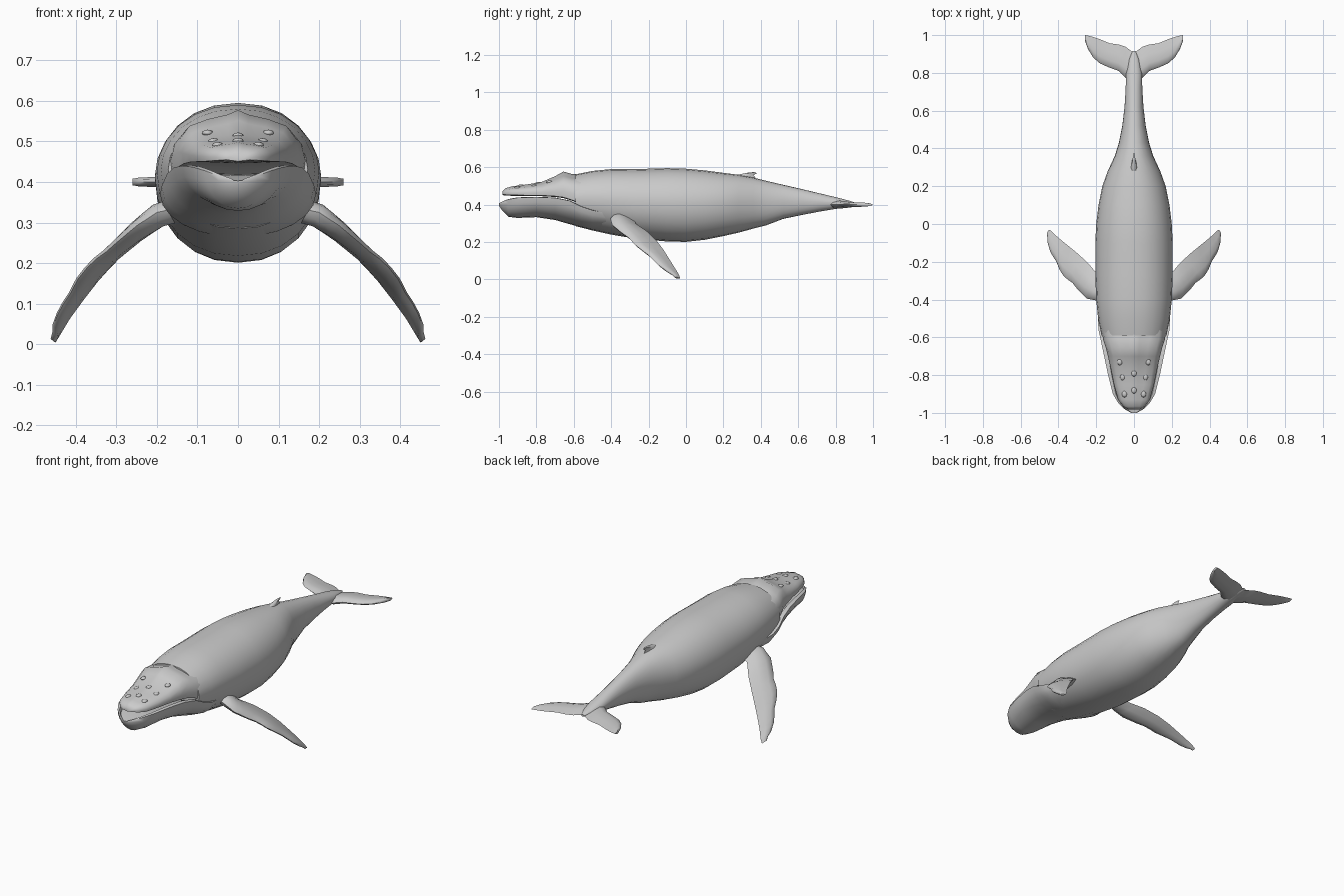
import bpy, bmesh, math
from mathutils import Vector, Matrix

skin = bpy.data.materials.new("whale grey")
skin.diffuse_color = (0.6, 0.6, 0.6, 1)


def finish(name, bm, angle=50):
    bmesh.ops.remove_doubles(bm, verts=bm.verts, dist=1e-5)
    bmesh.ops.recalc_face_normals(bm, faces=bm.faces)
    me = bpy.data.meshes.new(name)
    bm.to_mesh(me)
    bm.free()
    ob = bpy.data.objects.new(name, me)
    bpy.context.collection.objects.link(ob)
    me.materials.append(skin)
    bpy.ops.object.select_all(action='DESELECT')
    ob.select_set(True)
    bpy.context.view_layer.objects.active = ob
    bpy.ops.object.shade_smooth_by_angle(angle=math.radians(angle))
    return ob


def loft(name, rings, angle=50):
    """Skin a list of closed rings and cap both ends."""
    bm = bmesh.new()
    vs = [[bm.verts.new(p) for p in r] for r in rings]
    n = len(rings[0])
    for a, b in zip(vs, vs[1:]):
        for i in range(n):
            j = (i + 1) % n
            bm.faces.new((a[i], a[j], b[j], b[i]))
    bm.faces.new(vs[0])
    bm.faces.new(vs[-1][::-1])
    return finish(name, bm, angle)


def power(v, p):
    return math.copysign(abs(v) ** p, v)


# Body: y, half width, top, bottom
def body_ring(y, w, top, bot, n=24):
    mid = bot + 0.53 * (top - bot)
    ring = []
    for i in range(n):
        t = 2 * math.pi * i / n
        s, c = math.sin(t), math.cos(t)
        h = top - mid if s > 0 else mid - bot
        ring.append((w * power(c, 0.92), y, mid + h * power(s, 1.05 if s > 0 else 0.95)))
    return ring


body = [(-0.59, 0.172, 0.562, 0.285), (-0.5, 0.19, 0.58, 0.262), (-0.4, 0.2, 0.59, 0.24),
        (-0.27, 0.205, 0.59, 0.218), (-0.1, 0.205, 0.595, 0.203), (0.0, 0.2, 0.592, 0.201),
        (0.1, 0.188, 0.583, 0.212), (0.2, 0.168, 0.57, 0.232), (0.28, 0.139, 0.56, 0.25),
        (0.36, 0.102, 0.545, 0.272), (0.43, 0.08, 0.527, 0.29), (0.52, 0.062, 0.506, 0.324),
        (0.62, 0.05, 0.483, 0.345), (0.72, 0.044, 0.459, 0.364), (0.8, 0.042, 0.44, 0.377),
        (0.87, 0.028, 0.422, 0.388), (0.915, 0.008, 0.407, 0.396)]
loft("body", [body_ring(*s) for s in body])


# Upper jaw: y, half width, lip height, top; low rostrum with a centre ridge
def upper_ring(y, w, lip, top):
    h = top - lip
    side = [(0.97, 0.0), (1.0, 0.25), (0.95, 0.5), (0.8, 0.72), (0.5, 0.84), (0.18, 0.92)]
    ring = [(w * a, y, lip + h * b) for a, b in side] + [(0, y, top)]
    ring += [(-w * a, y, lip + h * b) for a, b in reversed(side)]
    return ring + [(0, y, lip - 0.004)]


upper = [(-0.982, 0.03, 0.455, 0.47), (-0.965, 0.058, 0.453, 0.488), (-0.93, 0.084, 0.451, 0.498),
         (-0.85, 0.106, 0.45, 0.508), (-0.77, 0.122, 0.449, 0.522), (-0.7, 0.138, 0.445, 0.552),
         (-0.655, 0.149, 0.439, 0.577), (-0.61, 0.164, 0.425, 0.564), (-0.52, 0.175, 0.39, 0.562)]
loft("upper_jaw", [upper_ring(*s) for s in upper])


# Lower jaw: y, half width, lip height, bottom; a scoop with a keeled chin
def lower_ring(y, w, lip, bot):
    h = lip - bot
    ring = [(w * math.cos(t), y, lip - h * math.sin(t))
            for t in (math.pi * i / 12 for i in range(13))]
    return ring + [(-0.86 * w, y, lip + 0.002), (-0.75 * w, y, lip - 0.15 * h), (0, y, lip - 0.2 * h),
                   (0.75 * w, y, lip - 0.15 * h), (0.86 * w, y, lip + 0.002)]


lower = [(-1.0, 0.015, 0.405, 0.395), (-0.98, 0.05, 0.416, 0.365), (-0.95, 0.082, 0.428, 0.335),
         (-0.9, 0.112, 0.437, 0.329), (-0.8, 0.137, 0.44, 0.333), (-0.7, 0.158, 0.436, 0.318),
         (-0.62, 0.175, 0.42, 0.295), (-0.56, 0.188, 0.39, 0.279), (-0.5, 0.192, 0.37, 0.264),
         (-0.4, 0.17, 0.35, 0.26)]
loft("lower_jaw", [lower_ring(*s) for s in lower])


def blade(lead, trail, thick, normal):
    """Teardrop section between a leading and a trailing point."""
    shape = [(0, 0), (0.08, 0.6), (0.3, 1), (0.65, 0.65), (1, 0), (0.65, -0.65), (0.3, -1), (0.08, -0.6)]
    return [lead.lerp(trail, u) + normal * thick * v for u, v in shape]


# Flippers: leading point, trailing point, half thickness
flip = [((0.13, -0.39, 0.34), (0.13, -0.27, 0.33), 0.03), ((0.2, -0.405, 0.325), (0.19, -0.27, 0.3), 0.03),
        ((0.25, -0.395, 0.292), (0.245, -0.205, 0.255), 0.024), ((0.3, -0.345, 0.25), (0.3, -0.155, 0.205), 0.019),
        ((0.35, -0.295, 0.21), (0.345, -0.118, 0.155), 0.016), ((0.395, -0.24, 0.16), (0.38, -0.09, 0.11), 0.014),
        ((0.43, -0.17, 0.1), (0.415, -0.06, 0.062), 0.012), ((0.455, -0.105, 0.045), (0.437, -0.037, 0.025), 0.01),
        ((0.46, -0.06, 0.012), (0.45, -0.03, 0.004), 0.006)]
stations = [(Vector(a), Vector(b), t) for a, b, t in flip]
dense = []
for k in range(len(stations) - 1):
    for f in (0, 0.5):
        a, b, t = (p + (q - p) * f for p, q in zip(stations[k], stations[k + 1]))
        if f and k > 2:                       # knobbly leading edge
            a = a + (a - b).normalized() * (-0.008 if k % 2 else 0.008)
        dense.append((a, b, t))
dense.append(stations[-1])
rings = []
for k, (a, b, t) in enumerate(dense):
    p, q = dense[max(k - 1, 0)], dense[min(k + 1, len(dense) - 1)]
    span = (q[0] + q[1]) - (p[0] + p[1])
    rings.append(blade(a, b, t, (b - a).cross(span).normalized()))
for name, sx in (("right_flipper", 1), ("left_flipper", -1)):
    loft(name, [[(sx * v.x, v.y, v.z) for v in r] for r in rings])

# Tail flukes: x, leading y, trailing y, half thickness
half = [(0.0, 0.75, 0.905, 0.02), (0.045, 0.775, 0.938, 0.021), (0.08, 0.81, 0.95, 0.018),
        (0.13, 0.828, 0.957, 0.015), (0.18, 0.85, 0.978, 0.013), (0.215, 0.88, 0.99, 0.012),
        (0.243, 0.925, 0.997, 0.011), (0.26, 0.97, 1.0, 0.008)]
full = [(-x, a, b, t) for x, a, b, t in reversed(half[1:])] + half
loft("tail_flukes", [blade(Vector((x, a, 0.4)), Vector((x, b, 0.4)), t, Vector((0, 0, 1)))
                     for x, a, b, t in full])

# Dorsal fin: small hooked ridge, front y, back y, height, half thickness
dorsal = [(0.2, 0.42, 0.5, 0.035), (0.23, 0.375, 0.545, 0.022), (0.29, 0.362, 0.563, 0.012),
          (0.335, 0.375, 0.572, 0.007), (0.365, 0.38, 0.574, 0.003)]
loft("dorsal_fin", [blade(Vector((0, a, z)), Vector((0, b, z - 0.006)), t, Vector((1, 0, 0)))
                    for a, b, z, t in dorsal])

# Knobs on the rostrum
bm = bmesh.new()
for x, y, z in ((0.05, -0.9, 0.491), (0.06, -0.81, 0.5), (0.075, -0.73, 0.521),
                (0.0, -0.88, 0.501), (0.0, -0.79, 0.514)):
    for sx in ((1, -1) if x else (1,)):
        bmesh.ops.create_icosphere(bm, subdivisions=2, radius=1, matrix=Matrix.Translation((sx * x, y, z))
                                   @ Matrix.Diagonal((0.014, 0.018, 0.008, 1)))
finish("head_knobs", bm)
